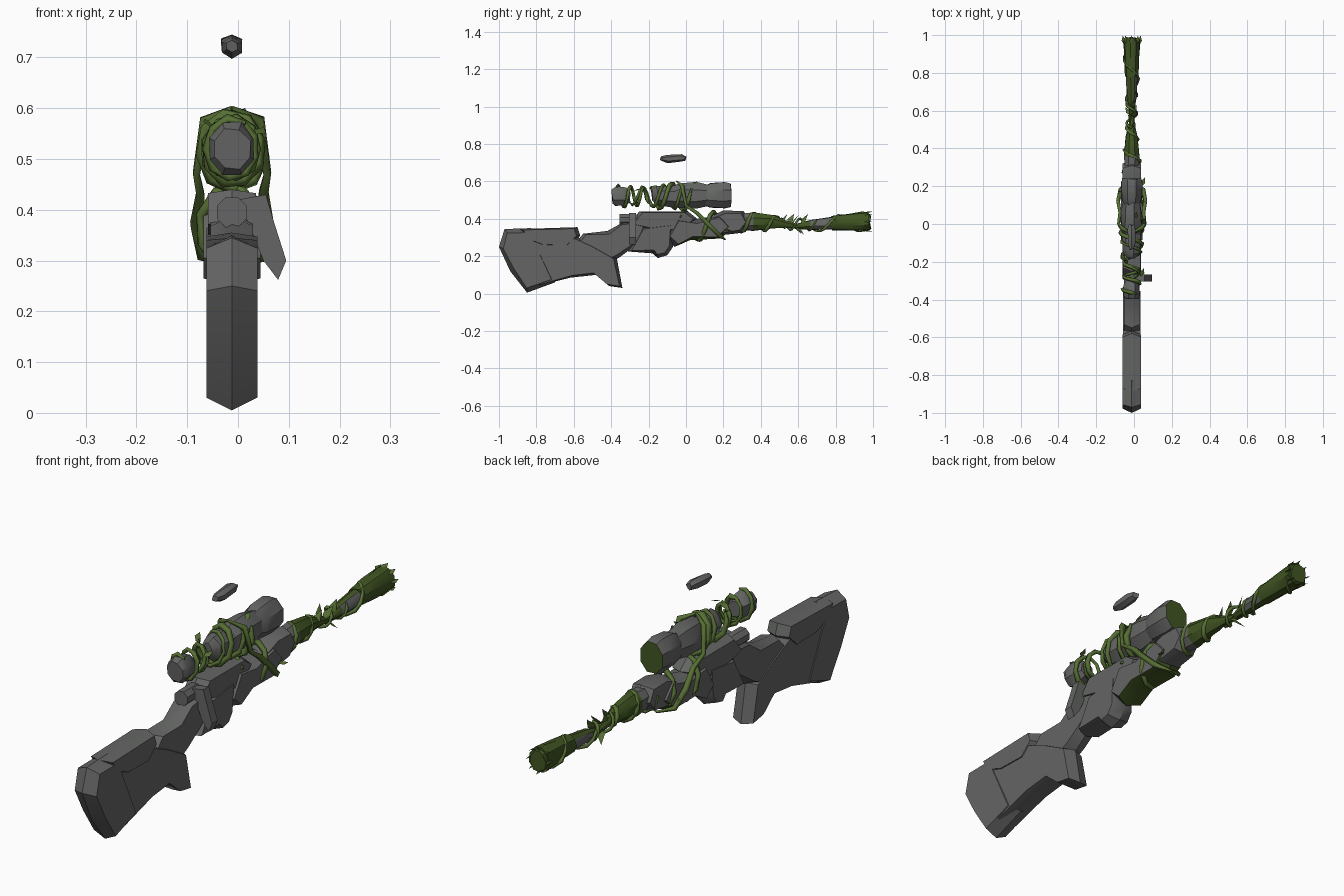
import bpy, bmesh, math, random
from mathutils import Vector

random.seed(4)
CX = -0.012
old = bpy.data.objects.get("Cube")
if old:
    bpy.data.objects.remove(old)


def material(name, rgb):
    m = bpy.data.materials.new(name)
    m.use_nodes = True
    m.diffuse_color = (*rgb, 1)
    m.node_tree.nodes["Principled BSDF"].inputs["Base Color"].default_value = (*rgb, 1)
    return m


ROCK = material("grey rock", (0.125, 0.13, 0.125))
MOSS = material("dark moss", (0.052, 0.09, 0.016))
VINE = material("green vine", (0.095, 0.16, 0.035))


def finish(name, bm, mats, moss_rule=None, angle=35):
    bmesh.ops.recalc_face_normals(bm, faces=bm.faces)
    if moss_rule:
        for f in bm.faces:
            f.material_index = int(moss_rule(f.calc_center_median(), f.normal))
    me = bpy.data.meshes.new(name)
    bm.to_mesh(me)
    bm.free()
    ob = bpy.data.objects.new(name, me)
    bpy.context.collection.objects.link(ob)
    for m in mats:
        me.materials.append(m)
    bpy.ops.object.select_all(action='DESELECT')
    ob.select_set(True)
    bpy.context.view_layer.objects.active = ob
    bpy.ops.object.shade_smooth_by_angle(angle=math.radians(angle))
    return ob


def rock_slab(name, outline, hw, inset=0.025, moss_rule=None):
    """Chiselled stone: a side outline with a central ridge and inset flanks."""
    bm = bmesh.new()
    mid = sum((Vector(p) for p in outline), Vector((0, 0))) / len(outline)
    rings = []
    for side in (-1, 0, 1):
        ring = []
        for p in outline:
            p = Vector(p)
            if side:
                p += (mid - p).normalized() * inset
            ring.append(bm.verts.new((CX + side * hw, p.x, p.y)))
        rings.append(ring)
    n = len(outline)
    for a, b in zip(rings, rings[1:]):
        for i in range(n):
            bm.faces.new((a[i], a[(i + 1) % n], b[(i + 1) % n], b[i]))
    caps = [bm.faces.new(rings[0]), bm.faces.new(rings[2])]
    bmesh.ops.triangulate(bm, faces=caps)
    return finish(name, bm, [ROCK, MOSS], moss_rule)


def rock_tube(name, rings, sides=8, jitter=0.0, mats=(ROCK, MOSS), moss_rule=None):
    """Loft along y through rings of (y, z, x radius, z radius)."""
    bm = bmesh.new()
    loops = []
    for y, z, rx, rz in rings:
        loop = []
        for i in range(sides):
            a = math.tau * (i + 0.5) / sides
            k = 1 + random.uniform(-jitter, jitter)
            loop.append(bm.verts.new((CX + rx * k * math.cos(a),
                                      y + random.uniform(-jitter, jitter) * 0.08,
                                      z + rz * k * math.sin(a))))
        loops.append(loop)
    for a, b in zip(loops, loops[1:]):
        for i in range(sides):
            bm.faces.new((a[i], a[(i + 1) % sides], b[(i + 1) % sides], b[i]))
    bm.faces.new(loops[0])
    bm.faces.new(loops[-1])
    return finish(name, bm, mats, moss_rule)


def vine(name, points, thick=0.011):
    cu = bpy.data.curves.new(name, 'CURVE')
    cu.dimensions = '3D'
    cu.bevel_depth = thick
    cu.bevel_resolution = 0
    cu.use_fill_caps = True
    sp = cu.splines.new('POLY')
    sp.points.add(len(points) - 1)
    for q, p in zip(sp.points, points):
        q.co = (*p, 1)
        q.radius = random.uniform(0.75, 1.15)
    sp.points[-1].radius = sp.points[0].radius = 0.4
    cu.materials.append(VINE)
    ob = bpy.data.objects.new(name, cu)
    bpy.context.collection.objects.link(ob)
    bpy.ops.object.select_all(action='DESELECT')
    ob.select_set(True)
    bpy.context.view_layer.objects.active = ob
    bpy.ops.object.convert(target='MESH')


def coil(start, end, turns, phase=0.0, steps=9):
    """Helix between two (y, z, x radius, z radius) stations."""
    pts = []
    n = int(turns * steps)
    for i in range(n + 1):
        t = i / n
        y, z, rx, rz = (s + (e - s) * t for s, e in zip(start, end))
        a = phase + math.tau * turns * t
        pts.append((CX + rx * math.cos(a), y, z + rz * math.sin(a)))
    return pts


def leaf(name, base, direction, length, width):
    bm = bmesh.new()
    base, d = Vector(base), Vector(direction).normalized()
    s = d.cross(Vector((0.4, 0.3, 1))).normalized()
    up = s.cross(d) * width * 0.3
    pts = [base, base + d * length * 0.45 + s * width, base + d * length,
           base + d * length * 0.45 - s * width]
    ridge = bm.verts.new(base + d * length * 0.45 + up)
    vs = [bm.verts.new(p) for p in pts]
    for i in range(4):
        bm.faces.new((vs[i], vs[(i + 1) % 4], ridge))
    bm.faces.new(vs[::-1])
    finish(name, bm, [VINE])


# Stock and grip
rock_slab("butt_rock", [(-1, .25), (-.97, .345), (-.83, .35), (-.77, .24), (-.7, .06),
                        (-.85, .005), (-.94, .12)], .05)
rock_slab("stock_rock", [(-.86, .3), (-.6, .31), (-.5, .27), (-.37, .19), (-.34, .03),
                         (-.41, .04), (-.48, .1), (-.62, .085), (-.8, .04)], .046, .018)
rock_slab("cheek_rest", [(-.89, .345), (-.58, .355), (-.565, .31), (-.62, .25),
                         (-.78, .25), (-.86, .29)], .05, .02)
rock_slab("wrist_rock", [(-.6, .26), (-.55, .32), (-.42, .335), (-.33, .385), (-.2, .39),
                         (-.24, .28), (-.36, .19), (-.46, .15)], .042, .02)

# Receiver and fore-end
rock_slab("receiver_rock", [(-.31, .225), (-.24, .36), (-.07, .38), (-.07, .25),
                            (-.1, .205), (-.15, .19), (-.18, .215)], .05, .02)
rock_slab("receiver_top", [(-.3, .37), (-.25, .44), (.01, .44), (.06, .4), (-.01, .33),
                           (-.2, .34)], .047, .02)
rock_slab("fore_end", [(-.11, .3), (-.06, .4), (.06, .4), (.2, .42), (.25, .36), (.19, .295),
                       (.02, .285), (-.06, .25)], .056, .025,
          lambda c, n: n.z < -.5 and c.y > -.02)
rock_slab("fore_end_cap", [(.13, .41), (.2, .445), (.31, .44), (.34, .38), (.3, .325),
                           (.17, .31)], .048, .02)

# Bolt with its handle
rock_tube("bolt", [(-.355, .395, .032, .032), (-.27, .395, .032, .032), (-.25, .395, .026, .026),
                   (-.1, .395, .026, .026)])
bm = bmesh.new()
arm = [(.0, .42), (.055, .43), (.068, .385), (.095, .3), (.079, .262), (.05, .3), (.02, .375)]
rows = [[bm.verts.new((x, y, z)) for x, z in arm] for y in (-.305, -.268)]
for i in range(len(arm)):
    j = (i + 1) % len(arm)
    bm.faces.new((rows[0][i], rows[0][j], rows[1][j], rows[1][i]))
bm.faces.new(rows[0])
bm.faces.new(rows[1])
finish("bolt_handle", bm, [ROCK])

# Scope and the stone hovering above it
rock_tube("scope_eyepiece", [(-.395, .52, .038, .042), (-.375, .52, .048, .056),
                             (-.32, .52, .044, .05), (-.3, .52, .03, .034)], 8, .05)
rock_tube("scope_neck", [(-.18, .53, .02, .03), (-.155, .525, .045, .052),
                         (-.06, .52, .05, .06), (-.03, .52, .044, .05)], 7, .06)
rock_tube("scope_body", [(-.07, .52, .04, .05), (-.04, .525, .055, .068), (.06, .525, .056, .07),
                         (.13, .525, .046, .055)], 7, .06)
rock_tube("scope_bell", [(.09, .525, .04, .05), (.13, .525, .056, .07), (.21, .525, .06, .076),
                         (.24, .525, .054, .066)], 8, .04,
          moss_rule=lambda c, n: n.y > .8)
rock_tube("floating_stone", [(-.135, .722, .012, .012), (-.1, .719, .023, .021),
                             (-.03, .725, .023, .022), (-.005, .725, .014, .014)], 6, .1)

# Barrel and muzzle, partly covered with moss
rock_tube("barrel", [(.28, .385, .04, .045), (.36, .385, .043, .052), (.46, .385, .034, .04),
                     (.53, .372, .016, .02), (.6, .358, .013, .014), (.64, .36, .016, .018)],
          8, .06, moss_rule=lambda c, n: c.y > .4 or (c.y > .34 and n.z > .3))
rock_tube("muzzle", [(.6, .36, .014, .014), (.66, .368, .026, .026), (.8, .378, .034, .038),
                     (.95, .385, .042, .052), (.985, .385, .036, .044)], 9, .07,
          moss_rule=lambda c, n: not (.64 < c.y < .78 and abs(n.x) > .75))
rock_tube("muzzle_moss", [(.78, .378, .036, .04), (.88, .382, .041, .047),
                          (.975, .385, .047, .054)], 9, .08, (MOSS,))

# Vines
vine("eyepiece_vine", coil((-.37, .52, .05, .06), (-.2, .52, .04, .045), 2.5, 1))
vine("scope_vine_thin", coil((-.3, .52, .036, .045), (-.02, .52, .062, .072), 2.5, 4), .009)
vine("scope_vine_thick", coil((-.19, .52, .052, .062), (.03, .515, .065, .08), 1.75, 2.2), .013)
for s in (-1, 1):
    vine("hanging_vine", [(CX, -.05, .6), (CX + s * .055, -.02, .575), (CX + s * .07, .0, .47),
                          (CX + s * .062, .06, .43), (CX + s * .072, .12, .37),
                          (CX + s * .062, .18, .31), (CX, .21, .29)], .012)
vine("fore_end_vine", coil((-.03, .36, .066, .085), (.2, .365, .062, .07), 1.5, .6), .012)
vine("barrel_vine", coil((.27, .385, .05, .06), (.53, .375, .024, .03), 2.2, 3))
vine("tip_vine", coil((.5, .372, .028, .03), (.7, .368, .03, .032), 2, 1), .007)
vine("muzzle_vine", coil((.62, .362, .028, .028), (.96, .385, .048, .054), 1.6, 2), .008)

# Leaves and ragged moss tips
sprigs = [(.54, -.5, 1), (.56, .6, .8), (.58, .5, -.6), (.57, -.7, -.6), (.5, .4, .9), (.61, .2, .9)]
for y, dx, dz in sprigs:
    leaf("leaf", (CX, y, .365), (dx * .5, .5, dz * .8), .075, .016)
for i in range(8):
    a = math.tau * i / 8
    leaf("moss_tip", (CX + .04 * math.cos(a), .95, .385 + .046 * math.sin(a)),
         (.15 * math.cos(a), 1, .15 * math.sin(a)), .048, .012)
for y, a in ((-.28, .5), (-.2, 2.4), (.02, 1.2), (.13, 3.4), (.2, -.3)):
    leaf("vine_leaf", (CX + .055 * math.cos(a), y, (.52 if y < .1 else .36) + .06 * math.sin(a)),
         (math.cos(a) * .3, .8, math.sin(a) * .5), .05, .013)
